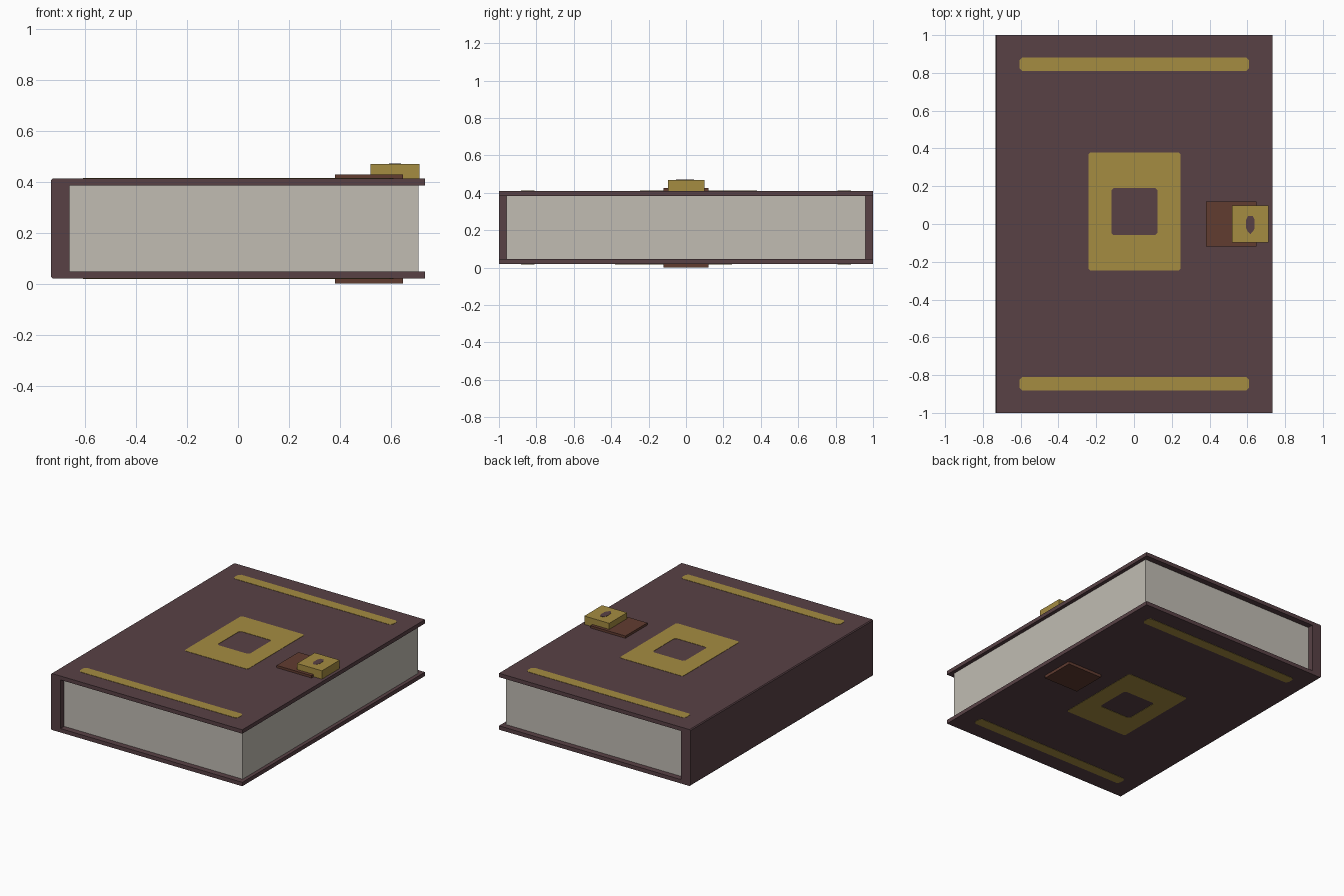
import bpy, bmesh

if "Cube" in bpy.data.objects:
    bpy.data.objects.remove(bpy.data.objects["Cube"])


def material(name, rgb):
    m = bpy.data.materials.new(name)
    m.diffuse_color = (*rgb, 1)
    m.use_nodes = True
    m.node_tree.nodes["Principled BSDF"].inputs["Base Color"].default_value = m.diffuse_color
    return m


LEATHER = material("dark leather", (0.098, 0.053, 0.060))
PAPER = material("paper", (0.533, 0.503, 0.450))
GOLD = material("gold", (0.376, 0.262, 0.053))
STRAP = material("brown strap", (0.120, 0.045, 0.030))


def finish(name, bm, mat):
    bmesh.ops.recalc_face_normals(bm, faces=bm.faces)
    mesh = bpy.data.meshes.new(name)
    bm.to_mesh(mesh)
    bm.free()
    mesh.materials.append(mat)
    ob = bpy.data.objects.new(name, mesh)
    bpy.context.collection.objects.link(ob)
    return ob


def prism(name, points, offset, mat):
    """Extrude a closed outline of 3D points along an offset."""
    bm = bmesh.new()
    face = bm.faces.new([bm.verts.new(p) for p in points])
    new = bmesh.ops.extrude_face_region(bm, geom=[face])["geom"]
    bmesh.ops.translate(bm, vec=offset,
                        verts=[v for v in new if isinstance(v, bmesh.types.BMVert)])
    return finish(name, bm, mat)


def box(name, x0, x1, y0, y1, z0, z1, mat):
    pts = [(x0, y0, z0), (x1, y0, z0), (x1, y1, z0), (x0, y1, z0)]
    return prism(name, pts, (0, 0, z1 - z0), mat)


def chamfered(x0, x1, y0, y1, c):
    """Outline of a rectangle with clipped corners."""
    return [(x0 + c, y0), (x1 - c, y0), (x1, y0 + c), (x1, y1 - c),
            (x1 - c, y1), (x0 + c, y1), (x0, y1 - c), (x0, y0 + c)]


def frame(name, outer, inner, z0, z1, mat):
    """Flat ring between two outlines with matching points."""
    bm = bmesh.new()
    rings = [[bm.verts.new((x, y, z)) for x, y in loop]
             for loop, z in ((outer, z0), (outer, z1), (inner, z1), (inner, z0))]
    n = len(outer)
    for a, b in zip(rings, rings[1:] + rings[:1]):
        for i in range(n):
            j = (i + 1) % n
            bm.faces.new((a[i], a[j], b[j], b[i]))
    return finish(name, bm, mat)


X, BOTTOM, TOP, BOARD = 0.733, 0.02, 0.411, 0.027
SPINE_IN = -0.66

# Cover: one wrap-around C profile, with slightly eased spine edges
e = 0.006
profile = [(X, BOTTOM), (X, BOTTOM + BOARD), (SPINE_IN, BOTTOM + BOARD),
           (SPINE_IN, TOP - BOARD), (X, TOP - BOARD), (X, TOP),
           (-X + e, TOP), (-X, TOP - e), (-X, BOTTOM + e), (-X + e, BOTTOM)]
prism("cover", [(x, -1, z) for x, z in profile], (0, 2, 0), LEATHER)

# Page block
box("pages", SPINE_IN - 0.01, 0.708, -0.96, 0.96,
    BOTTOM + BOARD - 0.002, TOP - BOARD + 0.002, PAPER)

# Gilded decoration and strap ends on both covers; the back is flipped in y
T = 0.002
for side, s, z0, z1 in (("front", 1, TOP - T, TOP + T),
                        ("back", -1, BOTTOM - T, BOTTOM + T)):
    for end, ys in (("head", 0.845), ("foot", -0.845)):
        pts = chamfered(-0.607, 0.61, ys - 0.036, ys + 0.036, 0.016)
        prism(f"{side}_{end}_stripe", [(x, y, z0) for x, y in pts],
              (0, 0, z1 - z0), GOLD)
    mid = 0.066 * s
    frame(f"{side}_square_frame",
          chamfered(-0.24, 0.246, mid - 0.313, mid + 0.313, 0.01),
          chamfered(-0.12, 0.125, mid - 0.125, mid + 0.125, 0.012), z0, z1, GOLD)
box("front_strap", 0.38, 0.648, -0.12, 0.12, TOP - 0.002, 0.427, STRAP)
box("back_strap", 0.38, 0.648, -0.12, 0.12, 0.0, BOTTOM + 0.002, STRAP)

# Clasp with a dark keyhole plate
box("clasp", 0.52, 0.711, -0.097, 0.098, TOP - 0.001, 0.469, GOLD)
key = [(0.616, -0.054), (0.632, -0.036), (0.639, -0.02), (0.639, 0.022),
       (0.628, 0.043), (0.604, 0.043), (0.593, 0.022), (0.593, -0.02), (0.600, -0.036)]
prism("keyhole", [(x, y, 0.467) for x, y in key], (0, 0, 0.0035), LEATHER)
